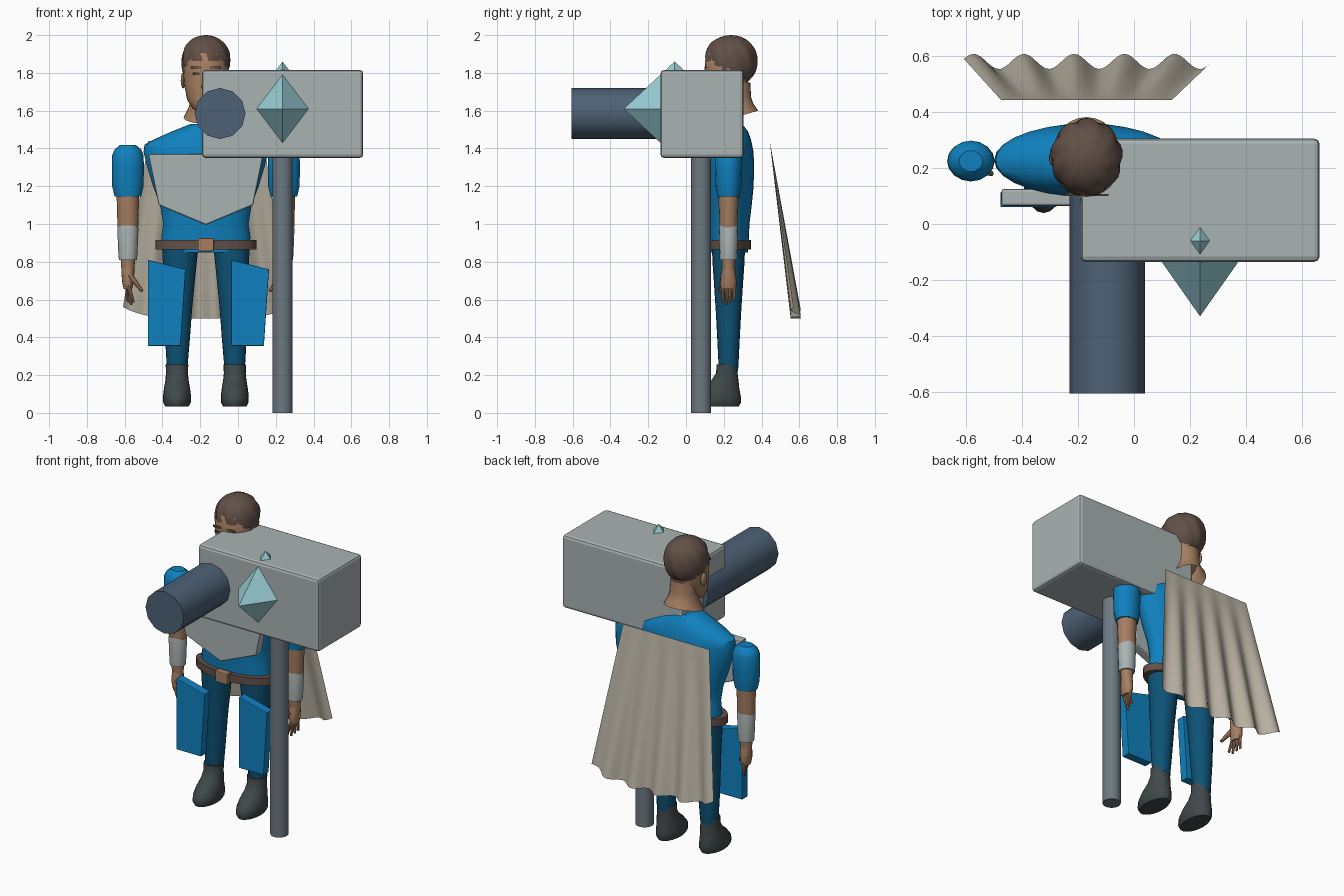
import bpy, bmesh, math
from mathutils import Matrix, Vector

cube = bpy.data.objects.get("Cube")
if cube:
    bpy.data.objects.remove(cube, do_unlink=True)


def material(name, r, g, b):
    m = bpy.data.materials.new(name)
    m.use_nodes = True
    m.diffuse_color = (r, g, b, 1)
    m.node_tree.nodes["Principled BSDF"].inputs["Base Color"].default_value = (r, g, b, 1)
    return m


steel = material("pale steel", .40, .45, .45)
blue = material("bright blue", .005, .22, .52)
navy = material("dark blue", .004, .085, .18)
skin = material("skin", .38, .21, .12)
brown = material("brown", .12, .08, .062)
boot_grey = material("boot grey", .05, .065, .07)
slate = material("slate blue", .075, .12, .18)
iron = material("iron grey", .15, .19, .22)
cloth = material("beige cloth", .48, .44, .36)
crystal = material("pale cyan", .32, .62, .67)

MID = -.17    # centre line of the figure
DEPTH = .225  # middle of the body from front to back


def finish(name, bm, mat, smooth=True, bevel=0):
    bmesh.ops.recalc_face_normals(bm, faces=bm.faces)
    mesh = bpy.data.meshes.new(name)
    bm.to_mesh(mesh)
    bm.free()
    mesh.materials.append(mat)
    ob = bpy.data.objects.new(name, mesh)
    bpy.context.collection.objects.link(ob)
    if bevel:
        mod = ob.modifiers.new("Bevel", 'BEVEL')
        mod.width, mod.segments = bevel, 2
    if smooth:
        bpy.ops.object.select_all(action='DESELECT')
        ob.select_set(True)
        bpy.context.view_layer.objects.active = ob
        bpy.ops.object.shade_smooth_by_angle(angle=math.radians(40))
    return ob


def loft(name, mat, rings, sides=20, capped=True):
    """Skin elliptical rings: height, centre x, centre y, half x, half y, optional tilt."""
    bm = bmesh.new()
    loops = []
    for z, cx, cy, hx, hy, *tilt in rings:
        lift = tilt[0] if tilt else 0
        turn = [2 * math.pi * i / sides for i in range(sides)]
        loops.append([bm.verts.new((cx + hx * math.cos(a), cy + hy * math.sin(a),
                                    z + lift * math.sin(a))) for a in turn])
    for low, high in zip(loops, loops[1:]):
        for i in range(sides):
            j = (i + 1) % sides
            bm.faces.new((low[i], low[j], high[j], high[i]))
    if capped:
        bm.faces.new(loops[0])
        bm.faces.new(loops[-1])
    return finish(name, bm, mat)


def plate(name, mat, outline, front, back, bevel=0):
    """Extrude an outline in x and z from front to back."""
    bm = bmesh.new()
    face = bm.faces.new([bm.verts.new((x, front, z)) for x, z in outline])
    new = bmesh.ops.extrude_face_region(bm, geom=[face])["geom"]
    bmesh.ops.translate(bm, vec=(0, back - front, 0),
                        verts=[v for v in new if isinstance(v, bmesh.types.BMVert)])
    return finish(name, bm, mat, False, bevel)


def box(name, mat, x, y, z, bevel=0):
    return plate(name, mat, [(x[0], z[0]), (x[1], z[0]), (x[1], z[1]), (x[0], z[1])], *y, bevel)


def rod(name, mat, start, end, r1, r2, sides):
    a, b = Vector(start), Vector(end)
    bm = bmesh.new()
    place = Matrix.Translation((a + b) / 2) @ (b - a).to_track_quat('Z', 'Y').to_matrix().to_4x4()
    bmesh.ops.create_cone(bm, cap_ends=True, segments=sides, radius1=r1, radius2=r2,
                          depth=(b - a).length, matrix=place)
    return finish(name, bm, mat)


def ellipsoid(name, mat, centre, radii, u, v, smooth=True):
    bm = bmesh.new()
    place = Matrix.Translation(centre) @ Matrix.Diagonal((*radii, 1))
    bmesh.ops.create_uvsphere(bm, u_segments=u, v_segments=v, radius=1, matrix=place)
    return finish(name, bm, mat, smooth)


# Giant hammer with its crystal and cross cylinder
box("hammer_head", steel, (-.19, .663), (-.135, .305), (1.35, 1.815), .018)
rod("hammer_pole", iron, (.236, .08, 0), (.236, .08, 1.4), .053, .053, 24)
rod("hammer_cylinder", slate, (-.095, -.605, 1.585), (-.095, .1, 1.585), .135, .135, 12)
ellipsoid("crystal", crystal, (.236, -.06, 1.61), (.19, .27, .25), 4, 2, False)

# Torso
torso = [(.85, .225, .10), (.93, .236, .105), (1.0, .226, .108), (1.1, .242, .12),
         (1.2, .28, .13), (1.3, .31, .132), (1.38, .33, .13), (1.42, .325, .122),
         (1.45, .27, .115), (1.49, .18, .10), (1.53, .08, .07)]
loft("torso", blue, [(z, MID, DEPTH + .003, hx, hy) for z, hx, hy in torso], 28)
loft("belt", brown, [(z, MID, .22, .267, .125) for z in (.866, .915)], 28)
box("buckle", skin, (MID - .042, MID + .042), (.07, .115), (.855, .925), .005)

# Chest and thigh plates
half = [(.305, 1.37), (.25, 1.10), (0, .995)]
plate("chest_plate", steel, [(MID + x, z) for x, z in half]
      + [(MID - x, z) for x, z in reversed(half[:2])], .065, .125, .008)
for name, x in (("right_thigh_plate", -.477), ("left_thigh_plate", -.036)):
    plate(name, blue, [(x, .355), (x + .173, .355), (x + .2, .76), (x, .81)], .06, .115, .004)

# Limbs, built once for each side
leg = [(.22, .155, .05, .05), (.26, .152, .056, .053), (.4, .15, .066, .06),
       (.55, .146, .073, .068), (.7, .14, .082, .078), (.8, .138, .09, .085),
       (.9, .135, .098, .088)]
boot = [(.035, .165, .062, .115), (.055, .165, .073, .126), (.09, .168, .074, .122),
        (.13, .182, .069, .1), (.17, .205, .062, .073), (.21, .216, .058, .057),
        (.255, .218, .06, .056)]
sleeve = [(1.145, .07, .06), (1.2, .083, .068), (1.3, .085, .072), (1.365, .083, .073),
          (1.395, .07, .062), (1.418, .042, .038)]
forearm = [(.74, .033, .032), (.81, .038, .036), (.99, .055, .048), (1.16, .06, .054)]
bracer = [(.81, .047, .046), (.83, .05, .047), (.975, .056, .051), (.992, .052, .049)]
hand = [(.655, .022, .036), (.69, .03, .043), (.74, .034, .038), (.775, .034, .032)]
for side, s in (("right", -1), ("left", 1)):
    loft(side + "_leg", navy, [(z, MID + s * o, DEPTH, hx, hy) for z, o, hx, hy in leg])
    loft(side + "_boot", boot_grey, [(z, MID + s * .153, cy, hx, hy) for z, cy, hx, hy in boot])
    arm = MID + s * .413
    for part, mat, shape in (("sleeve", blue, sleeve), ("forearm", skin, forearm),
                             ("bracer", steel, bracer), ("palm", skin, hand)):
        loft(side + "_" + part, mat, [(z, arm, DEPTH, hx, hy) for z, hx, hy in shape], 16)
    for i in range(4):
        y = DEPTH - .03 + .02 * i
        tip = .572 + .012 * abs(i - 1)
        rod(f"{side}_finger_{i + 1}", skin, (arm, y, .68),
            (arm - s * (.03 - .012 * i), y, tip), .012, .007, 8)
    rod(side + "_thumb", skin, (arm - s * .01, .2, .73), (arm - s * .075, .18, .645), .017, .009, 8)

# Head and open flared neck
head = [(1.59, .035, .155, .045), (1.61, .07, .17, .075), (1.66, .1, .195, .098),
        (1.74, .115, .212, .112), (1.82, .12, .22, .122), (1.9, .11, .225, .12),
        (1.95, .075, .23, .09)]
loft("head", skin, [(z, MID, cy, hx, hy) for z, hx, cy, hy in head], 24)
neck = [(1.75, .26, .08, .08, 0), (1.67, .265, .08, .08, 0), (1.62, .265, .09, .09, .02),
        (1.565, .262, .118, .12, .035)]
loft("neck", skin, [(z, MID, cy, hx, hy, tilt) for z, cy, hx, hy, tilt in neck], 24, False)
rod("nose", skin, (MID, .085, 1.72), (MID, .105, 1.81), .024, .01, 8)
for side, s in (("right", -1), ("left", 1)):
    ellipsoid(side + "_ear", skin, (MID + s * .12, .235, 1.76), (.014, .028, .042), 10, 8)
    x = MID + s * .05
    box(side + "_eye", boot_grey, (x - .018, x + .018), (.104, .112), (1.79, 1.802))
    box(side + "_eyebrow", brown, (x - .028, x + .028), (.1, .108), (1.822, 1.834))

# Hair cap with wavy locks, open over the face
bm = bmesh.new()
bmesh.ops.create_uvsphere(bm, u_segments=36, v_segments=20, radius=1)
for v in bm.verts:
    angle = math.atan2(v.co.y, v.co.x)
    wave = 1 + .035 * math.sin(9 * angle + 5 * v.co.z) * (1 - v.co.z ** 4)
    v.co = Vector((MID + .127 * wave * v.co.x, .238 + .137 * wave * v.co.y,
                   1.862 + .138 * math.copysign(abs(v.co.z) ** .85, v.co.z)))
bald = [f for f in bm.faces
        if f.calc_center_median().z < 1.875 - .55 * (f.calc_center_median().y - .1)]
bmesh.ops.delete(bm, geom=bald, context='FACES')
finish("hair", bm, brown)

# Pleated cape hanging off the back
bm = bmesh.new()
bmesh.ops.create_grid(bm, x_segments=60, y_segments=12, size=1)
for v in bm.verts:
    u, t = v.co.x, (1 - v.co.y) / 2
    fold = math.cos(2 * math.pi * (u + .1) / .41)
    v.co = (MID + u * (.305 + .133 * t),
            .443 + .138 * t + .027 * t * fold,
            1.44 - t * (.94 - .06 * u ** 4))
finish("cape", bm, cloth)
